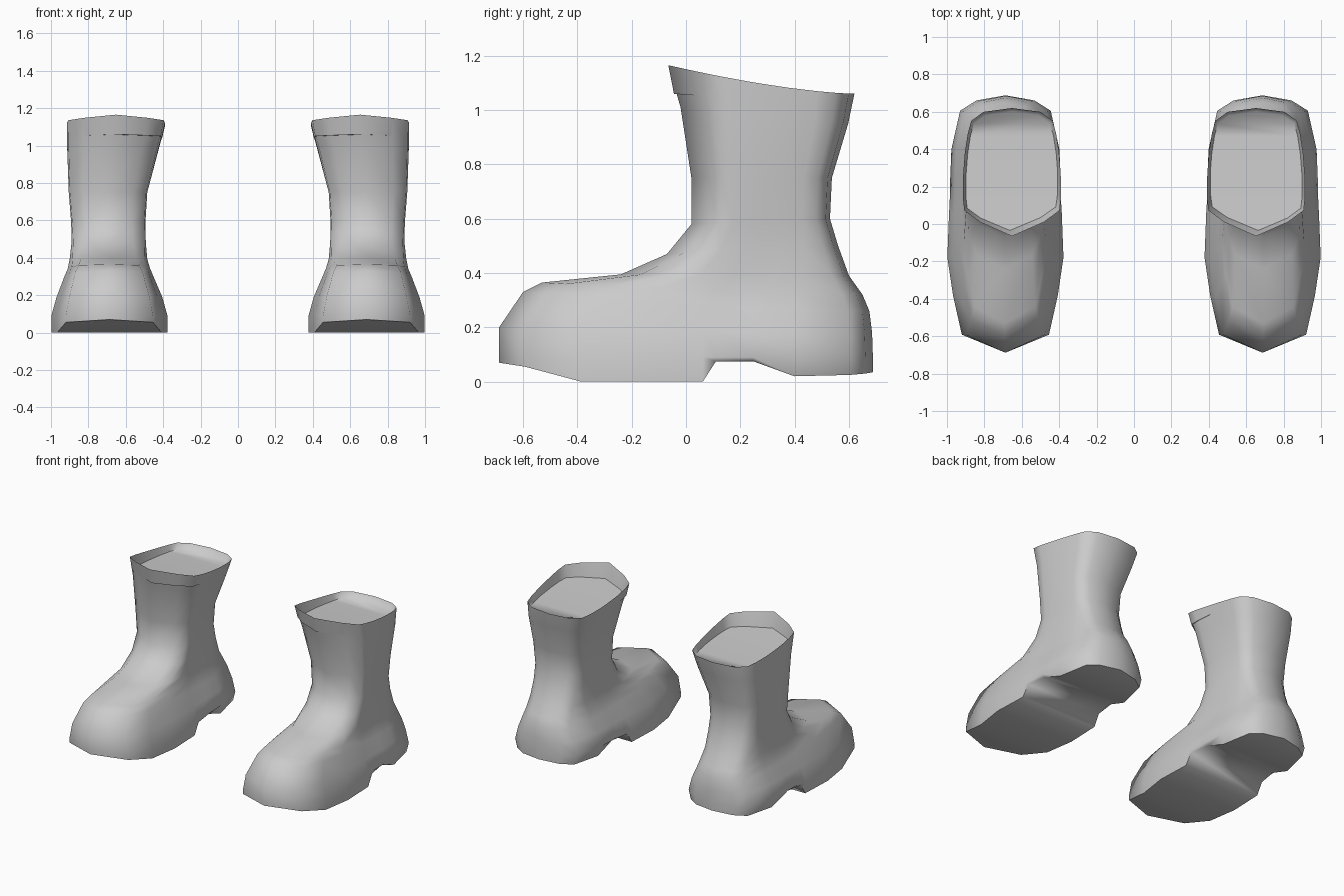
import bpy, bmesh, math

cube = bpy.data.objects.get("Cube")
if cube:
    bpy.data.objects.remove(cube, do_unlink=True)

grey = bpy.data.materials.new("boot_grey")
grey.use_nodes = True
colour = (0.6, 0.6, 0.6, 1)
grey.diffuse_color = colour
grey.node_tree.nodes["Principled BSDF"].inputs["Base Color"].default_value = colour

# Plan outlines from front to back: (fraction of length, fraction of half width)
FOOT = [(0, 0), (.07, .75), (.22, .9), (.37, 1), (.545, .97), (.58, .96),
        (.68, .95), (.79, .93), (.94, .78), (.98, .5), (1, 0)]
SHAFT = [(0, 0), (.11, .65), (.2, .97), (.3, 1), (.42, 1), (.5, .99),
         (.65, .96), (.8, .9), (.9, .83), (.97, .58), (1, 0)]
# Sole height at each station: toe spring, tread, arch, heel
SOLE = [.07, .055, 0, 0, 0, .075, .075, .02, .025, .03, .035]
LAST = len(FOOT) - 1
COUNT = 2 * LAST

# Levels: front z, back z, front y, back y, inner x, outer x, shaft share
LEVELS = [
    (1.165, 1.06, -.065, .62, .39, .915, 1),
    (1.01, .95, -.02, .597, .425, .913, 1),
    (.75, .75, .02, .537, .485, .905, 1),
    (.58, .60, .02, .53, .495, .892, 1),
    (.47, .50, -.07, .56, .493, .89, .8),
    (.395, .39, -.24, .60, .485, .90, .4),
    (.365, .32, -.53, .65, .47, .91, .1),
    (.33, .26, -.60, .675, .45, .93, 0),
    (.20, .18, -.688, .685, .405, .97, 0),
    (.09, .09, -.688, .688, .377, .998, 0),
]


def make_ring(bm, side, level, size=1, sole=False):
    """Closed outline running down one side of the boot and back up the other."""
    zf, zb, yf, yb, xi, xo, share = level
    mid_y, mid_x, half = (yf + yb) / 2, (xi + xo) / 2, (xo - xi) / 2
    verts = []
    for n in range(COUNT):
        i, sign = (n, 1) if n <= LAST else (COUNT - n, -1)
        t = FOOT[i][0] * (1 - share) + SHAFT[i][0] * share
        w = FOOT[i][1] * (1 - share) + SHAFT[i][1] * share
        y = mid_y + (yf + (yb - yf) * t - mid_y) * size
        z = zb + (zf - zb) * (1 - t) ** 1.5
        if sole:
            z = SOLE[i]
            w *= .93 if i > LAST // 2 else 1
        verts.append(bm.verts.new((side * (mid_x + sign * w * half * size), y, z)))
    return verts


def cap(bm, ring):
    """Fill a ring with strips running across it."""
    for i in range(LAST):
        quad = [ring[i], ring[i + 1], ring[COUNT - i - 1], ring[(COUNT - i) % COUNT]]
        bm.faces.new(list(dict.fromkeys(quad)))


def make_boot(name, side):
    bm = bmesh.new()
    # Sunken top, then the rim, shaft and foot, then the sole
    top = LEVELS[0]
    rings = [make_ring(bm, side, (1.06, 1.025) + top[2:], .94)]
    rings += [make_ring(bm, side, level) for level in LEVELS]
    rings.append(make_ring(bm, side, LEVELS[-1], sole=True))
    for a, b in zip(rings, rings[1:]):
        for n in range(COUNT):
            m = (n + 1) % COUNT
            bm.faces.new((a[n], a[m], b[m], b[n]))
    cap(bm, rings[0])
    cap(bm, rings[-1])
    bmesh.ops.recalc_face_normals(bm, faces=bm.faces)
    for face in bm.faces:
        face.smooth = True
    mesh = bpy.data.meshes.new(name)
    bm.to_mesh(mesh)
    bm.free()
    mesh.set_sharp_from_angle(angle=math.radians(65))
    mesh.materials.append(grey)
    bpy.context.collection.objects.link(bpy.data.objects.new(name, mesh))


make_boot("left_boot", 1)
make_boot("right_boot", -1)
